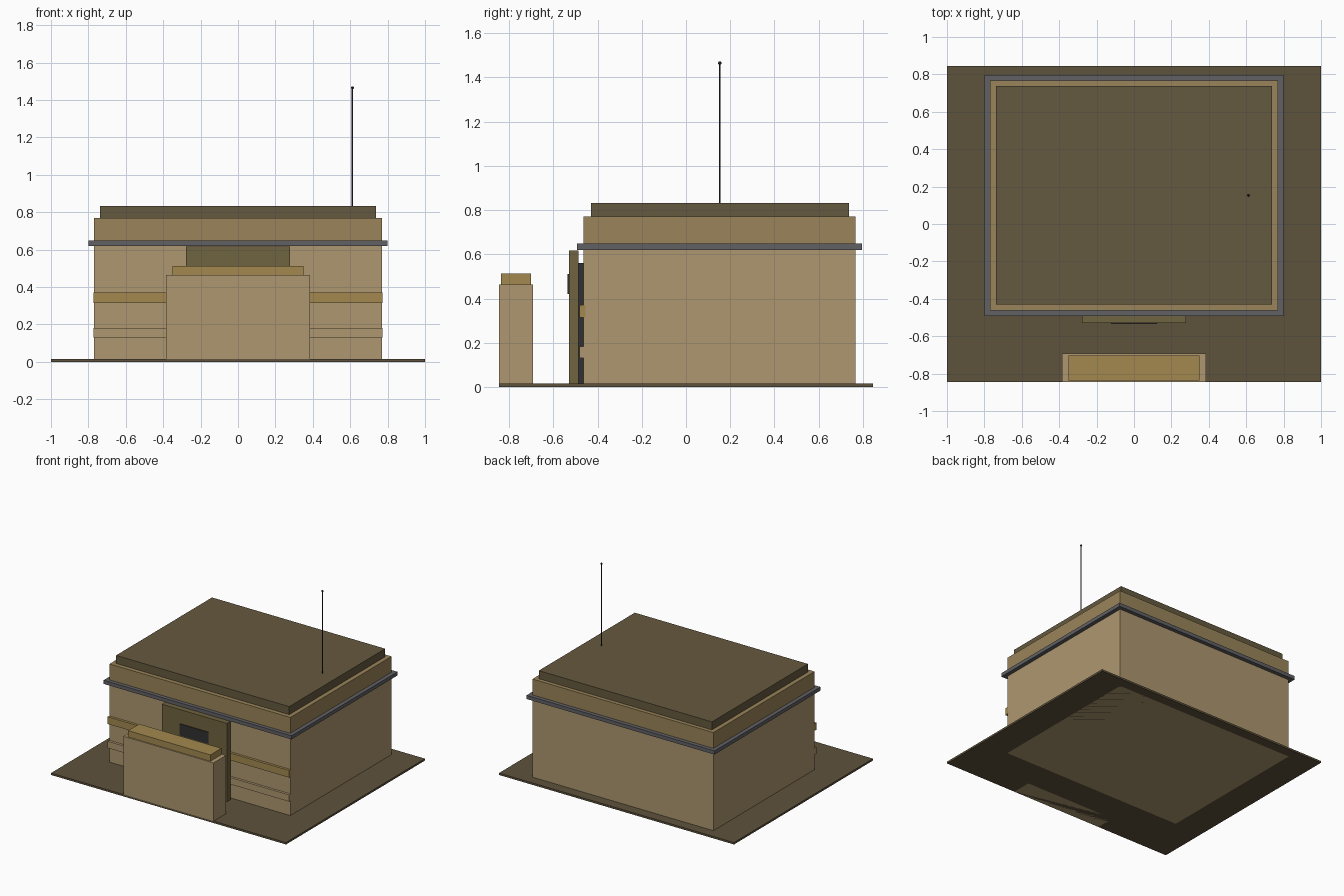
import bpy

if "Cube" in bpy.data.objects:
    bpy.data.objects.remove(bpy.data.objects["Cube"])


def material(name, rgb):
    m = bpy.data.materials.new(name)
    m.diffuse_color = (*rgb, 1)
    m.use_nodes = True
    m.node_tree.nodes["Principled BSDF"].inputs["Base Color"].default_value = m.diffuse_color
    return m


sand = material("sand", (0.42, 0.31, 0.16))
tan = material("tan", (0.32, 0.23, 0.10))
ochre = material("ochre", (0.37, 0.25, 0.08))
earth = material("earth", (0.11, 0.085, 0.045))
roof_brown = material("roof_brown", (0.13, 0.10, 0.05))
olive = material("olive", (0.16, 0.125, 0.05))
slate = material("slate", (0.12, 0.12, 0.13))
dark = material("dark", (0.03, 0.03, 0.03))


def box(name, x, y, z, mat):
    """Axis-aligned box from (min, max) ranges."""
    bpy.ops.mesh.primitive_cube_add(
        size=1, location=[(r[0] + r[1]) / 2 for r in (x, y, z)])
    o = bpy.context.object
    o.name = name
    o.scale = [r[1] - r[0] for r in (x, y, z)]
    bpy.ops.object.transform_apply(location=False, rotation=False, scale=True)
    o.data.materials.append(mat)
    return o


def wide(name, half, y, z, mat):
    """Box centred on x = 0."""
    return box(name, (-half, half), y, z, mat)


# Ground plate and building tiers
wide("ground_plate", 1.0, (-0.845, 0.845), (0, 0.015), earth)
wide("main_walls", 0.77, (-0.463, 0.767), (0, 0.62), sand)
wide("cornice_trim", 0.80, (-0.492, 0.797), (0.62, 0.648), slate)
wide("parapet", 0.77, (-0.463, 0.767), (0.648, 0.77), tan)
wide("roof_slab", 0.737, (-0.43, 0.737), (0.77, 0.832), roof_brown)

# Front wall bands
wide("lower_band", 0.772, (-0.482, -0.455), (0.13, 0.182), sand)
wide("upper_band", 0.772, (-0.482, -0.455), (0.315, 0.37), ochre)

# Entrance
wide("doorway", 0.22, (-0.487, -0.463), (0.015, 0.56), dark)
wide("entrance_panel", 0.277, (-0.53, -0.487), (0.015, 0.618), olive)
wide("viewing_slit", 0.122, (-0.535, -0.53), (0.42, 0.51), dark)

# Blast wall in front of the entrance
wide("blast_wall", 0.384, (-0.845, -0.693), (0, 0.463), sand)
wide("blast_wall_cap", 0.35, (-0.836, -0.702), (0.463, 0.512), ochre)

# Antenna
bpy.ops.mesh.primitive_cylinder_add(vertices=8, radius=0.004, depth=0.633,
                                    location=(0.612, 0.153, 1.1485))
mast = bpy.context.object
mast.name = "antenna_mast"
bpy.ops.mesh.primitive_uv_sphere_add(segments=8, ring_count=6, radius=0.008,
                                     location=(0.612, 0.153, 1.465))
tip = bpy.context.object
tip.name = "antenna_tip"
for o in (mast, tip):
    o.data.materials.append(dark)
